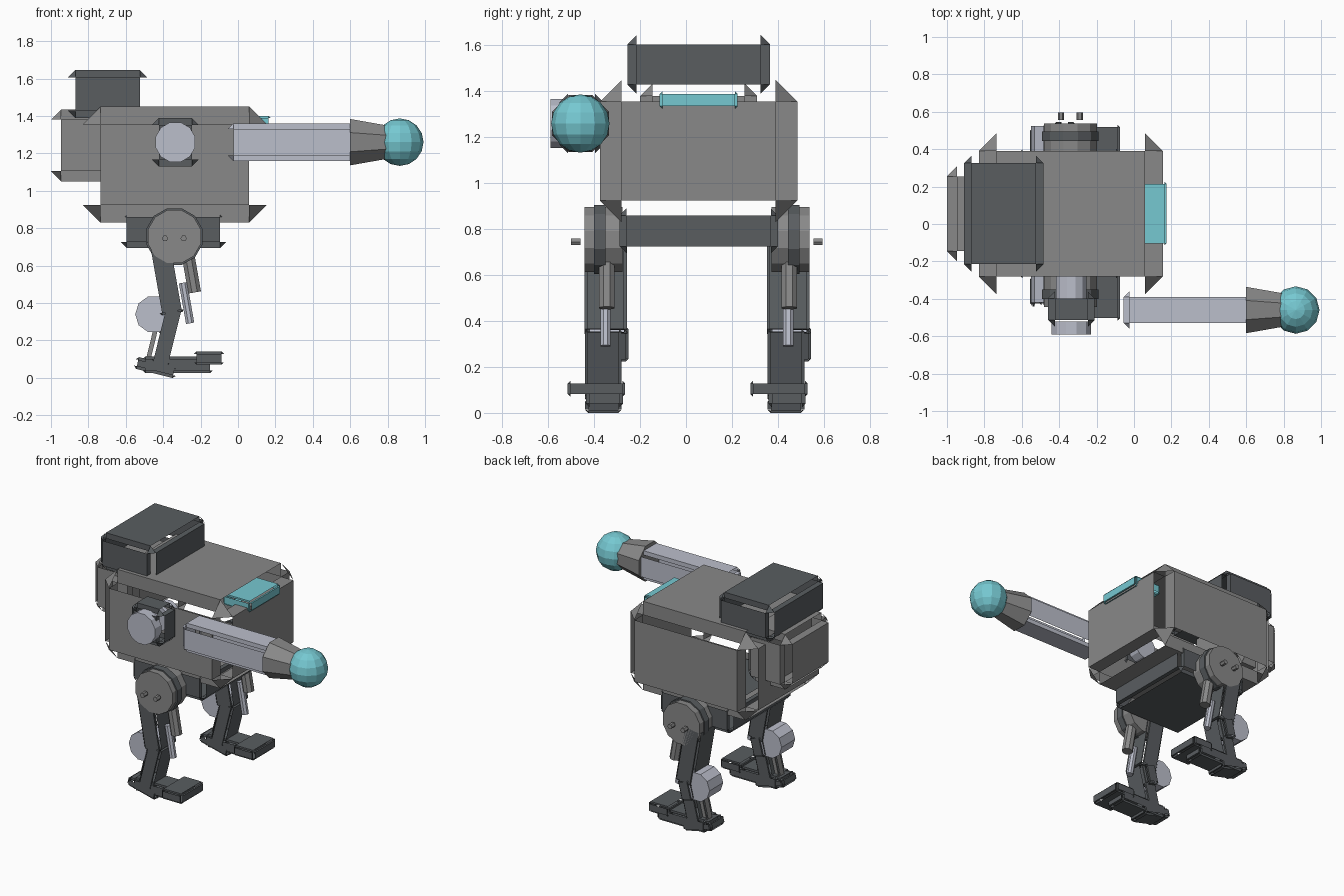
import bpy, bmesh, math
from mathutils import Vector, Matrix
from itertools import product

cube = bpy.data.objects.get("Cube")
if cube:
    bpy.data.objects.remove(cube, do_unlink=True)


def material(name, rgb):
    m = bpy.data.materials.new(name)
    m.use_nodes = True
    m.diffuse_color = (*rgb, 1)
    m.node_tree.nodes["Principled BSDF"].inputs["Base Color"].default_value = (*rgb, 1)
    return m


GREY = material("armour grey", (0.25, 0.25, 0.25))
DARK = material("dark steel", (0.1, 0.11, 0.118))
LIGHT = material("pale metal", (0.5, 0.52, 0.6))
CYAN = material("glowing cyan", (0.18, 0.58, 0.64))


def finish(name, bm, mat, centre, tilt=0):
    me = bpy.data.meshes.new(name)
    bm.to_mesh(me)
    bm.free()
    me.materials.append(mat)
    ob = bpy.data.objects.new(name, me)
    ob.location = centre
    ob.rotation_euler[1] = math.radians(tilt)
    bpy.context.collection.objects.link(ob)
    return ob


def panel_box(name, mat, lo, hi, bevel, tilt=0):
    """Box of separate panels, with stepped open edges and corner triangles."""
    lo, hi = Vector(lo), Vector(hi)
    outer = (hi - lo) / 2
    inner = outer - Vector((bevel,) * 3)
    bm = bmesh.new()

    def face(points, out):
        f = bm.faces.new([bm.verts.new(p) for p in points])
        f.normal_update()
        if f.normal.dot(out) < 0:
            f.normal_flip()

    def quad(a, level, u0, u1, v0, v1, sign):
        pts = []
        for u, v in ((u0, v0), (u1, v0), (u1, v1), (u0, v1)):
            p = Vector()
            p[a], p[(a + 1) % 3], p[(a + 2) % 3] = level, u, v
            pts.append(p)
        out = Vector()
        out[a] = sign
        face(pts, out)

    for a in range(3):
        b, c = (a + 1) % 3, (a + 2) % 3
        for s in (-1, 1):
            quad(a, s * outer[a], -inner[b], inner[b], -inner[c], inner[c], s)
            for t in (-1, 1):
                quad(a, s * inner[a], t * inner[b], t * outer[b], -inner[c], inner[c], s)
    for signs in product((-1, 1), repeat=3):
        pts = []
        for a in range(3):
            pts.append(Vector([signs[i] * (outer if i == a else inner)[i] for i in range(3)]))
        face(pts, Vector(signs))
    return finish(name, bm, mat, (lo + hi) / 2, tilt)


def tilted_box(name, mat, x, z, y, size, bevel, tilt):
    centre, half = Vector((x, y, z)), Vector(size) / 2
    return panel_box(name, mat, centre - half, centre + half, bevel, tilt)


def cylinder(name, mat, centre, r1, r2, depth, sides, axis):
    bm = bmesh.new()
    bmesh.ops.create_cone(bm, cap_ends=True, segments=sides, radius1=r1, radius2=r2, depth=depth)
    turn = {"X": Matrix.Rotation(math.pi / 2, 3, "Y"),
            "Y": Matrix.Rotation(math.pi / 2, 3, "X"),
            "Z": Matrix.Identity(3)}[axis]
    spin = Matrix.Rotation(math.pi / sides, 3, "Z")
    bmesh.ops.transform(bm, matrix=(turn @ spin).to_4x4(), verts=bm.verts)
    return finish(name, bm, mat, centre)


# Hull
panel_box("hull", GREY, (-0.83, -0.375, 0.83), (0.155, 0.485, 1.45), 0.095)
panel_box("rear_pack", GREY, (-1.0, -0.2, 1.05), (-0.66, 0.31, 1.435), 0.055)
panel_box("roof_pack", DARK, (-0.91, -0.255, 1.39), (-0.485, 0.365, 1.645), 0.04)
panel_box("visor", CYAN, (-0.04, -0.115, 1.325), (0.175, 0.225, 1.4), 0.012)
panel_box("pelvis", DARK, (-0.625, -0.29, 0.695), (-0.065, 0.4, 0.89), 0.03)

# Side gun
panel_box("gun_mount", DARK, (-0.46, -0.55, 1.13), (-0.21, -0.36, 1.39), 0.037)
cylinder("gun_mount_cap", LIGHT, (-0.335, -0.555, 1.26), 0.11, 0.11, 0.07, 12, "Y")
cylinder("gun_mount_axle", LIGHT, (-0.335, -0.34, 1.26), 0.085, 0.085, 0.12, 12, "Y")
panel_box("gun_barrel", LIGHT, (-0.055, -0.56, 1.16), (0.64, -0.36, 1.36), 0.03)
cylinder("gun_collar", GREY, (0.7, -0.46, 1.26), 0.134, 0.096, 0.2, 8, "X")
bm = bmesh.new()
bmesh.ops.create_uvsphere(bm, u_segments=12, v_segments=8, radius=0.127)
finish("gun_orb", bm, CYAN, (0.865, -0.46, 1.26))

# Legs: same parts on both sides, hip discs facing outward
for side, y, out in (("right", -0.35, -1), ("left", 0.445, 1)):
    def n(part):
        return side + "_" + part

    cylinder(n("hip_disc"), GREY, (-0.34, y + out * 0.01, 0.755), 0.147, 0.147, 0.165, 12, "Y")
    cylinder(n("hip_rim"), DARK, (-0.34, y + out * 0.025, 0.755), 0.156, 0.156, 0.05, 12, "Y")
    for x in (-0.39, -0.29):
        cylinder(n("hip_bolt"), GREY, (x, y + out * 0.13, 0.745), 0.017, 0.017, 0.04, 6, "Y")
    tilted_box(n("thigh"), DARK, -0.387, 0.545, y, (0.13, 0.185, 0.41), 0.012, -10)
    tilted_box(n("shin"), DARK, -0.378, 0.225, y - 0.01, (0.105, 0.16, 0.31), 0.012, 14)
    tilted_box(n("knee_bracket"), DARK, -0.37, 0.3, y + 0.055, (0.09, 0.09, 0.14), 0.012, 14)
    cylinder(n("knee_wheel"), LIGHT, (-0.45, y + 0.005, 0.34), 0.1, 0.1, 0.15, 10, "Y")
    tilted_box(n("calf_strut"), GREY, -0.46, 0.18, y, (0.04, 0.06, 0.18), 0.008, 14)
    # Front piston
    sleeve = cylinder(n("piston_sleeve"), GREY, (-0.25, y + 0.005, 0.56), 0.037, 0.037, 0.21, 8, "Z")
    rod = cylinder(n("piston_rod"), LIGHT, (-0.275, y, 0.4), 0.024, 0.024, 0.22, 8, "Z")
    sleeve.rotation_euler[1] = rod.rotation_euler[1] = math.radians(-10)
    # Foot
    panel_box(n("foot"), DARK, (-0.51, y - 0.085, 0.025), (-0.135, y + 0.075, 0.115), 0.015)
    panel_box(n("toe"), DARK, (-0.235, y - 0.165, 0.07), (-0.075, y + 0.085, 0.14), 0.012)
    tilted_box(n("heel_plate"), DARK, -0.44, 0.055, y - 0.01, (0.23, 0.16, 0.065), 0.015, 14)
